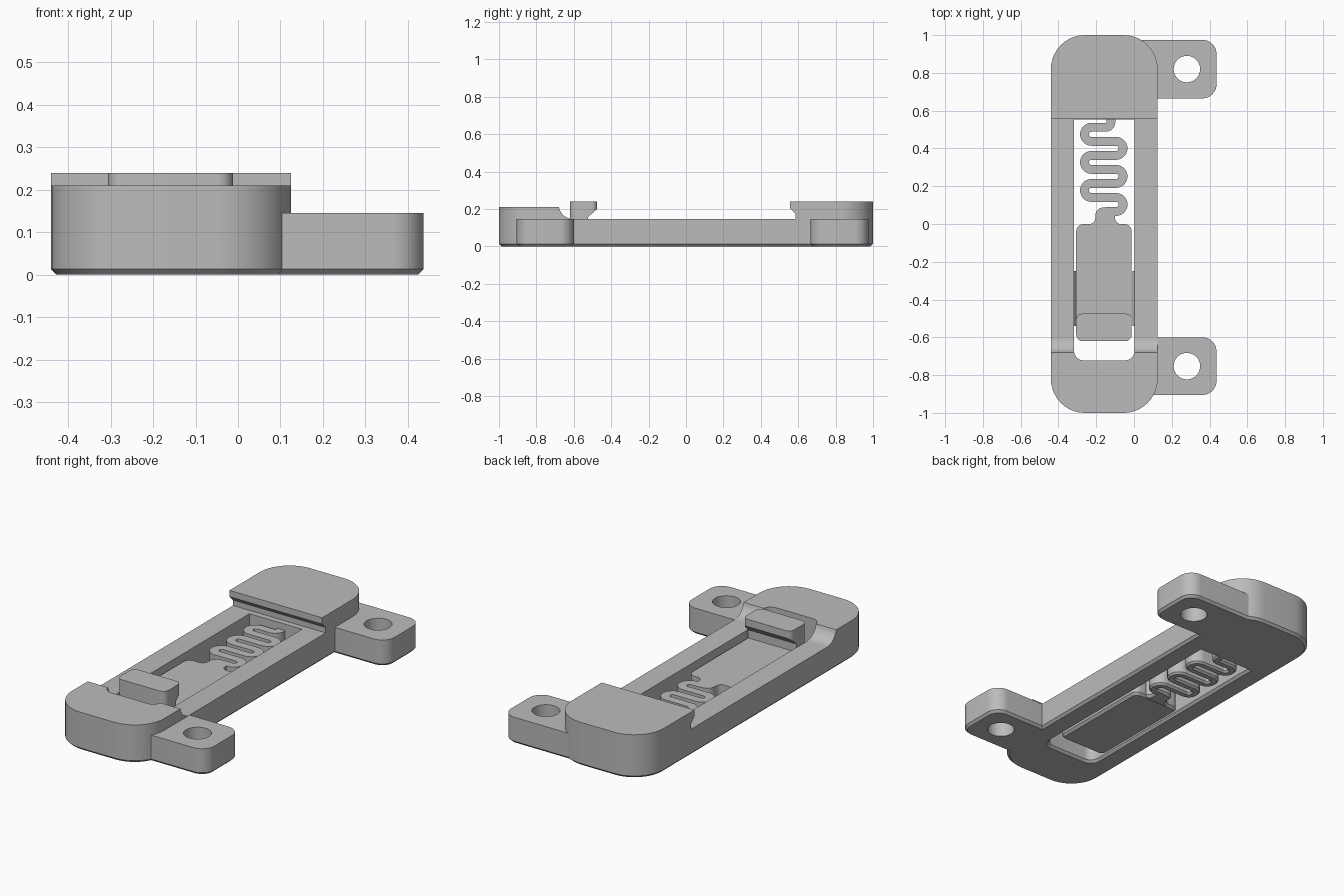
import bpy, bmesh, math
from mathutils import Vector

cube = bpy.data.objects.get("Cube")
if cube:
    bpy.data.objects.remove(cube, do_unlink=True)

CHAMFER = 0.013
RAIL_TOP = 0.145
SLIDER_TOP = 0.11

grey = bpy.data.materials.new("plain grey")
grey.use_nodes = True
grey.diffuse_color = (0.5, 0.5, 0.5, 1)
grey.node_tree.nodes["Principled BSDF"].inputs["Base Color"].default_value = (0.5, 0.5, 0.5, 1)


def arc(cx, cy, r, a0, a1, steps=10):
    """Points on a circular arc, angles in degrees."""
    angles = [math.radians(a0 + (a1 - a0) * i / steps) for i in range(steps + 1)]
    return [(cx + r * math.cos(a), cy + r * math.sin(a)) for a in angles]


def rounded(x0, x1, y0, y1, front_left, front_right, back_right, back_left):
    """Counter-clockwise rectangle with a radius for each corner."""
    pts = []
    corners = [(x0, y0, 1, 1, front_left), (x1, y0, -1, 1, front_right),
               (x1, y1, -1, -1, back_right), (x0, y1, 1, -1, back_left)]
    for i, (x, y, sx, sy, r) in enumerate(corners):
        if r:
            pts += arc(x + sx * r, y + sy * r, r, 180 + 90 * i, 270 + 90 * i)
        else:
            pts.append((x, y))
    return pts


def inset(pts, d):
    """Move a counter-clockwise outline inwards by d with mitred corners."""
    result = []
    for i, p in enumerate(pts):
        p, a, b = Vector(p), Vector(pts[i - 1]), Vector(pts[(i + 1) % len(pts)])
        e, f = (p - a).normalized(), (b - p).normalized()
        n, m = Vector((-e.y, e.x)), Vector((-f.y, f.x))
        result.append(tuple(p + (n + m) * d / max(1 + n.dot(m), 0.3)))
    return result


def loft(name, loops):
    """Close a stack of equal-length loops into a solid."""
    bm = bmesh.new()
    rings = [[bm.verts.new(p) for p in loop] for loop in loops]
    n = len(rings[0])
    for low, high in zip(rings, rings[1:]):
        for i in range(n):
            j = (i + 1) % n
            bm.faces.new((low[i], low[j], high[j], high[i]))
    bm.faces.new(rings[0][::-1])
    bm.faces.new(rings[-1])
    bmesh.ops.recalc_face_normals(bm, faces=bm.faces)
    mesh = bpy.data.meshes.new(name)
    bm.to_mesh(mesh)
    bm.free()
    mesh.materials.append(grey)
    obj = bpy.data.objects.new(name, mesh)
    bpy.context.collection.objects.link(obj)
    return obj


def prism(name, pts, z0, z1, chamfer=0.0):
    """Vertical prism; a negative chamfer flares the bottom edge."""
    layers = [(pts, z0), (pts, z1)]
    if chamfer:
        layers = [(inset(pts, chamfer), z0), (pts, z0 + abs(chamfer)), (pts, z1)]
    return loft(name, [[(x, y, z) for x, y in p] for p, z in layers])


def side_prism(name, profile, x0, x1):
    """Extrude a (y, z) profile along x."""
    return loft(name, [[(x, y, z) for y, z in profile] for x in (x0, x1)])


def combine(obj, tool, operation):
    mod = obj.modifiers.new(operation.lower(), 'BOOLEAN')
    mod.operation, mod.solver, mod.object = operation, 'EXACT', tool
    bpy.context.view_layer.objects.active = obj
    bpy.ops.object.modifier_apply(modifier=mod.name)
    bpy.data.objects.remove(tool, do_unlink=True)


# Frame: rounded slab, lowered between the two end blocks
frame = prism("frame", rounded(-0.44, 0.125, -1, 1, 0.18, 0.18, 0.18, 0.18), 0, 0.24, CHAMFER)
profile = [(-1.1, 0.3), (-1.1, 0.21)]
profile += arc(-0.6, RAIL_TOP + 0.082, 0.082, 192, 270)
profile += [(0.585, RAIL_TOP), (0.585, 0.175), (0.555, 0.205), (0.555, 0.3)]
combine(frame, side_prism("step_cutter", profile, -0.6, 0.6), 'DIFFERENCE')

# Mounting lugs with screw holes
for y0, y1 in ((-0.905, -0.6), (0.665, 0.975)):
    lug = prism("lug", rounded(0.02, 0.437, y0, y1, 0, 0.075, 0.075, 0), 0, RAIL_TOP, CHAMFER)
    combine(frame, lug, 'UNION')
    hole = prism("hole_cutter", arc(0.28, (y0 + y1) / 2, 0.07, 0, 352.5, 47), -0.1, 0.4)
    combine(frame, hole, 'DIFFERENCE')

# Window between the rails, flared at the bottom
window = prism("window_cutter", rounded(-0.317, 0.003, -0.722, 0.553, 0.05, 0.05, 0, 0),
               -0.01, 0.4, -(CHAMFER + 0.01))
combine(frame, window, 'DIFFERENCE')

# Guide ridges on the inner rail faces
for side, wall, inward in (("right", -0.317, 1), ("left", 0.003, -1)):
    ridge = [(wall - inward * 0.01, 0.025), (wall + inward * 0.011, 0.055), (wall - inward * 0.01, 0.085)]
    loft(side + "_guide_ridge", [[(x, y, z) for x, z in ridge] for y in (-0.54, -0.25)])

# Slider plate with its neck
slider = prism("slider", rounded(-0.306, -0.012, -0.62, 0, 0.035, 0.035, 0.04, 0.04),
               0, SLIDER_TOP, CHAMFER)
neck = [(-0.24, -0.02), (-0.08, -0.02), (-0.08, 0.0)]
neck += arc(-0.07, 0.03, 0.03, 250, 180, 6)
neck += [(-0.1, 0.088)] + arc(-0.16, 0.043, 0.045, 90, 180, 8)
neck += arc(-0.235, 0.03, 0.03, 0, -90, 6)
prism("slider_neck", neck, 0, SLIDER_TOP, CHAMFER)

# Hook on the slider, undercut at the back
hook = prism("hook", rounded(-0.306, -0.012, -0.62, -0.475, 0.035, 0.035, 0.03, 0.03), 0.06, 0.24)
under = [(-0.525, 0.0), (-0.525, 0.155), (-0.475, 0.2), (-0.4, 0.2), (-0.4, 0.0)]
combine(hook, side_prism("hook_cutter", under, -0.5, 0.2), 'DIFFERENCE')

# Serpentine spring: a centre line of alternating half turns, thickened
BAR, PITCH = 0.0235, 0.0743
path = [(-0.125, 0.575)] + arc(-0.15, 0.54, 0.028, 0, -90, 6)
y = 0.512
for turn in range(6):
    y -= PITCH / 2
    if turn % 2 == 0:
        path += arc(-0.225, y, PITCH / 2, 90, 270, 14)
    else:
        path += arc(-0.095, y, PITCH / 2, 90, -90, 14)
    y -= PITCH / 2
path.append((-0.15, y))

left, right = [], []
for i, p in enumerate(path):
    t = (Vector(path[min(i + 1, len(path) - 1)]) - Vector(path[max(i - 1, 0)])).normalized()
    n = Vector((-t.y, t.x)) * BAR
    left.append(tuple(Vector(p) + n))
    right.append(tuple(Vector(p) - n))
prism("spring", right + left[::-1], 0, SLIDER_TOP, 0.01)

# Smooth the round walls, keep the edges sharp
bpy.ops.object.select_all(action='DESELECT')
for obj in bpy.context.collection.objects:
    if obj.type == 'MESH' and grey.name in obj.data.materials:
        obj.select_set(True)
        bpy.context.view_layer.objects.active = obj
bpy.ops.object.shade_smooth_by_angle(angle=math.radians(30))
